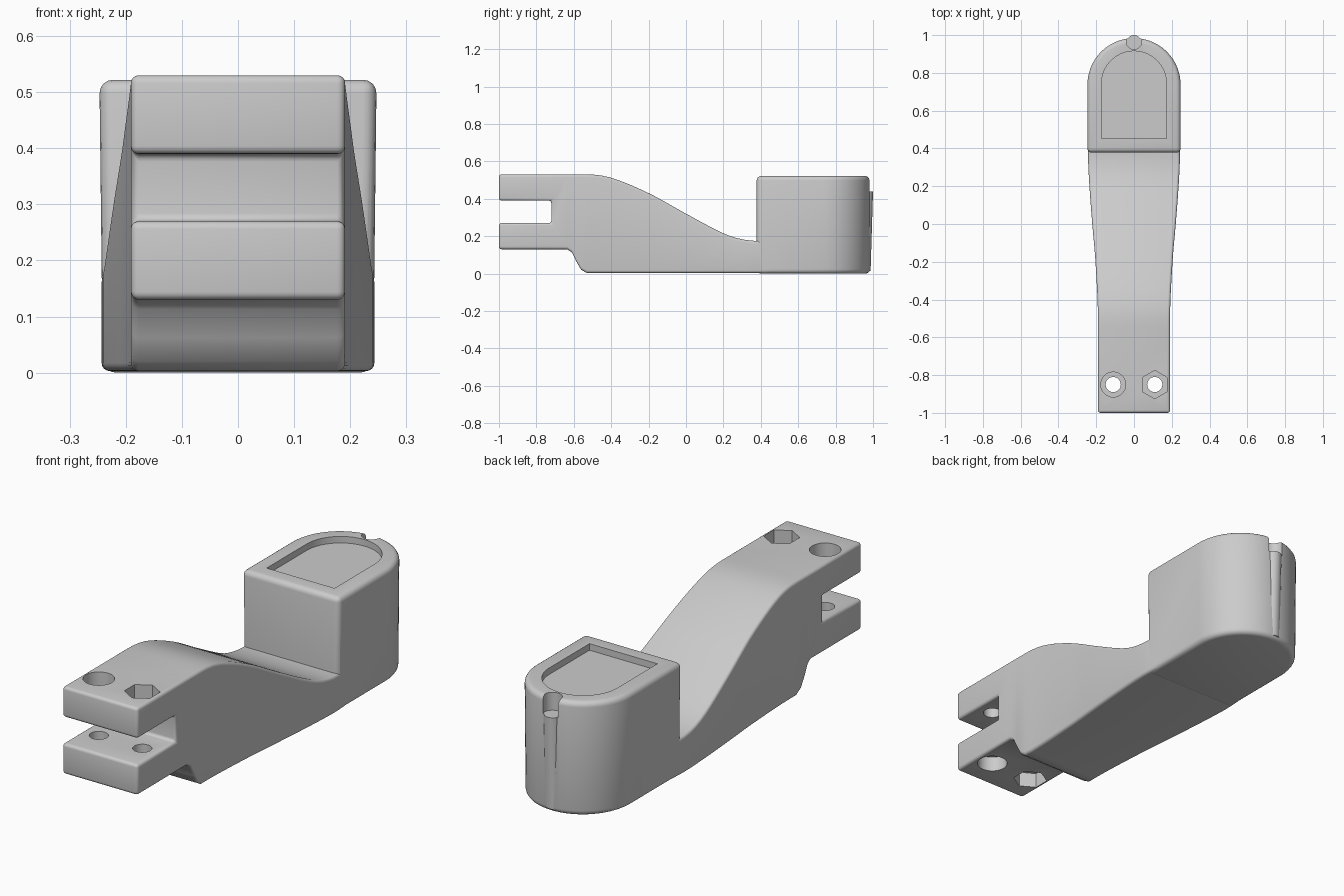
import bpy, bmesh, math
from mathutils import Matrix

if "Cube" in bpy.data.objects:
    bpy.data.objects.remove(bpy.data.objects["Cube"])


def to_object(bm, name):
    bmesh.ops.recalc_face_normals(bm, faces=bm.faces)
    me = bpy.data.meshes.new(name)
    bm.to_mesh(me)
    bm.free()
    ob = bpy.data.objects.new(name, me)
    bpy.context.collection.objects.link(ob)
    return ob


def apply_mod(ob, mod):
    bpy.context.view_layer.objects.active = ob
    bpy.ops.object.modifier_apply(modifier=mod.name)


def boolean(ob, other, op='DIFFERENCE'):
    m = ob.modifiers.new("bool", 'BOOLEAN')
    m.solver = 'EXACT'
    m.operation = op
    m.object = other
    apply_mod(ob, m)
    bpy.data.objects.remove(other)


def bevel(ob, width, angle):
    m = ob.modifiers.new("bevel", 'BEVEL')
    m.width = width
    m.segments = 4
    m.limit_method = 'ANGLE'
    m.angle_limit = math.radians(angle)
    apply_mod(ob, m)


def box(name, lo, hi):
    bm = bmesh.new()
    bmesh.ops.create_cube(bm, size=1)
    for v in bm.verts:
        v.co = [lo[i] + (v.co[i] + 0.5) * (hi[i] - lo[i]) for i in range(3)]
    return to_object(bm, name)


def cylinder(name, x, y, z0, z1, r, n=32):
    bm = bmesh.new()
    bmesh.ops.create_cone(bm, cap_ends=True, segments=n, radius1=r, radius2=r, depth=z1 - z0,
                          matrix=Matrix.Translation((x, y, (z0 + z1) / 2)))
    return to_object(bm, name)


def d_block(name, r, y0, yc, z0, z1, n=36, taper=1.0):
    """Upright block: square at the front, half round at the back."""
    pts = [(r, y0)] + [(r * math.cos(math.pi * i / n), yc + r * math.sin(math.pi * i / n))
                       for i in range(n + 1)] + [(-r, y0)]
    bm = bmesh.new()
    lower = [bm.verts.new((x * taper, y, z0)) for x, y in pts]
    upper = [bm.verts.new((x, y, z1)) for x, y in pts]
    bm.faces.new(lower)
    bm.faces.new(upper)
    for i in range(len(pts)):
        j = (i + 1) % len(pts)
        bm.faces.new((lower[i], lower[j], upper[j], upper[i]))
    return to_object(bm, name)


def smooth_lookup(table, y):
    """Cubic interpolation of (y, value) pairs with level ends."""
    if y <= table[0][0]:
        return table[0][1]
    if y >= table[-1][0]:
        return table[-1][1]
    slope = [0] + [(table[i + 1][1] - table[i - 1][1]) / (table[i + 1][0] - table[i - 1][0])
                   for i in range(1, len(table) - 1)] + [0]
    for i in range(len(table) - 1):
        (a, p), (b, q) = table[i], table[i + 1]
        if a <= y <= b:
            t, h = (y - a) / (b - a), b - a
            return ((2*t**3 - 3*t*t + 1) * p + (t**3 - 2*t*t + t) * h * slope[i]
                    + (3*t*t - 2*t**3) * q + (t**3 - t*t) * h * slope[i + 1])


# Arm: rectangular sections lofted along y
TOP = [(-0.53, 0.53), (-0.4, 0.512), (-0.2, 0.43), (0, 0.32), (0.2, 0.215), (0.3, 0.183), (0.4, 0.174)]
WIDTH = [(-0.5, 0.191), (-0.2, 0.204), (0, 0.221), (0.2, 0.236), (0.36, 0.243), (0.5, 0.236)]
STEP = {-1: 0.13, -0.635: 0.13, -0.61: 0.113, -0.585: 0.062, -0.56: 0.02, -0.53: 0.003}
stations = list(STEP) + [-0.49 + 0.04 * i for i in range(26)]
bm = bmesh.new()
rings = []
for y in stations:
    w, zt, zb = smooth_lookup(WIDTH, y), smooth_lookup(TOP, y), STEP.get(y, 0.003)
    rings.append([bm.verts.new(c) for c in ((-w, y, zb), (w, y, zb), (w, y, zt), (-w, y, zt))])
for a, b in zip(rings, rings[1:]):
    for i in range(4):
        j = (i + 1) % 4
        bm.faces.new((a[i], a[j], b[j], b[i]))
bm.faces.new(rings[0])
bm.faces.new(rings[-1])
arm = to_object(bm, "hinge_arm")

# Fork slot, then rounded edges
boolean(arm, box("slot_cutter", (-0.4, -1.2, 0.27), (0.4, -0.72, 0.39)))
bevel(arm, 0.014, 50)

# Bolt holes, round counterbores and hexagonal nut pockets (swapped on the underside)
for s in (-1, 1):
    x = 0.11 * s
    boolean(arm, cylinder("bolt_cutter", x, -0.85, -0.1, 0.7, 0.04))
    for z0, z1, is_hex in ((0.46, 0.6, s > 0), (0.05, 0.2, s < 0)):
        boolean(arm, cylinder("pocket_cutter", x, -0.85, z0, z1,
                              0.075 if is_hex else 0.066, 6 if is_hex else 32))

# Head with recessed top
head = d_block("head", 0.247, 0.378, 0.737, 0, 0.522, taper=0.975)
bevel(head, 0.024, 40)
boolean(head, d_block("recess_cutter", 0.172, 0.453, 0.743, 0.492, 0.7))
boolean(arm, head, 'UNION')

# Notch and pin on the rounded back
boolean(arm, cylinder("notch_cutter", 0, 0.966, 0.44, 0.7, 0.041))
pin = cylinder("back_pin", 0, 0.961, 0.015, 0.44, 0.039)
for v in pin.data.vertices:
    if v.co.z < 0.2:
        v.co.y -= 0.013

# Smooth shading
for ob in (arm, pin):
    bpy.ops.object.select_all(action='DESELECT')
    ob.select_set(True)
    bpy.context.view_layer.objects.active = ob
    bpy.ops.object.shade_smooth_by_angle(angle=math.radians(35))
